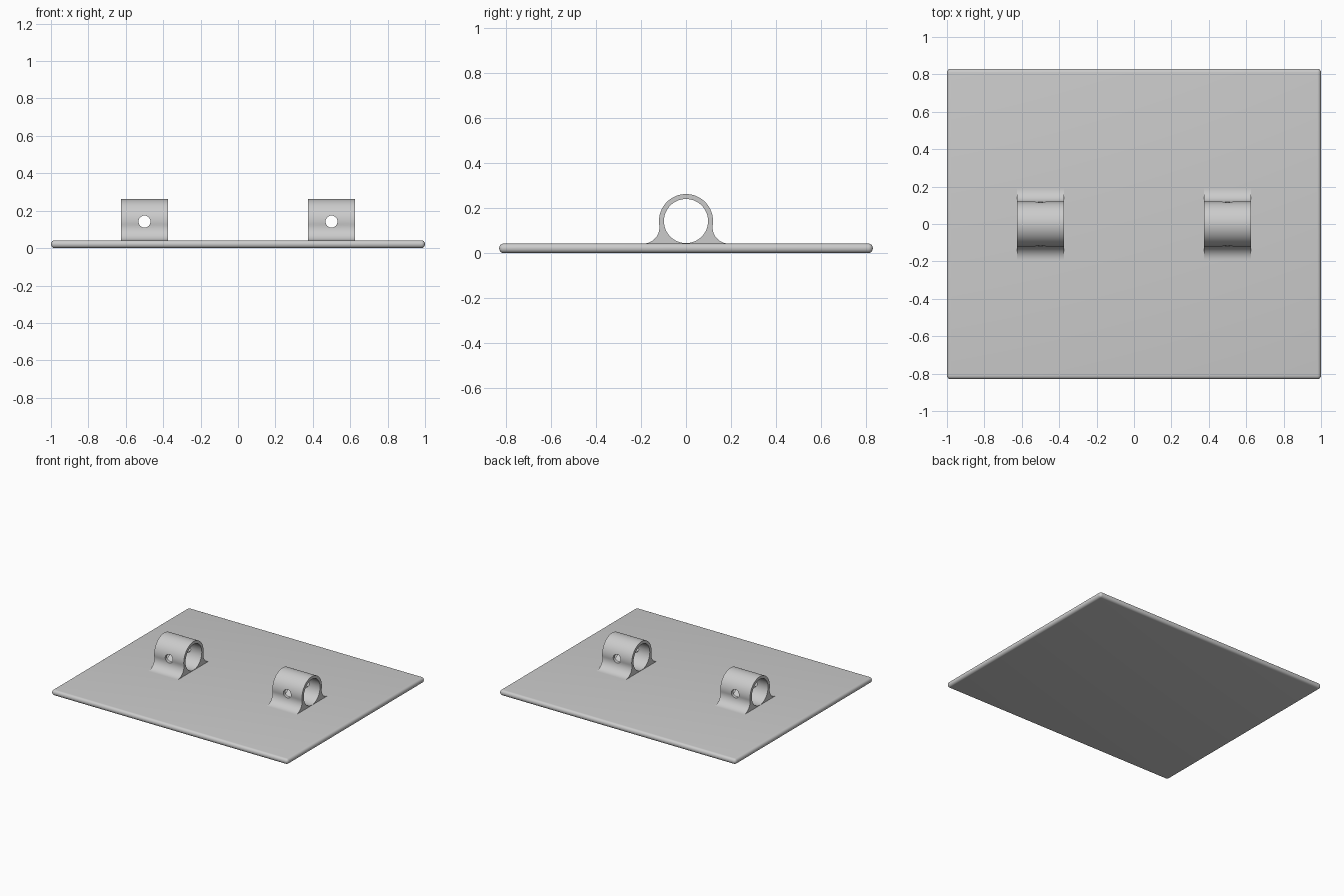
import bpy
import bmesh
from math import sin, cos, pi, atan2, radians
from mathutils import Matrix

if "Cube" in bpy.data.objects:
    bpy.data.objects.remove(bpy.data.objects["Cube"])

LENGTH, DEPTH, THICK = 2.0, 1.66, 0.042
AXIS_Z, OUTER, BORE = 0.142, 0.12, 0.098
FOOT_Y, FILLET = 0.19, 0.072
WIDTH, SPACING, PIN = 0.25, 0.5, 0.032

grey = bpy.data.materials.new("light grey")
grey.use_nodes = True
grey.diffuse_color = (0.6, 0.6, 0.6, 1)
grey.node_tree.nodes["Principled BSDF"].inputs["Base Color"].default_value = (0.6, 0.6, 0.6, 1)


def make_object(name, bm):
    bmesh.ops.recalc_face_normals(bm, faces=bm.faces)
    mesh = bpy.data.meshes.new(name)
    bm.to_mesh(mesh)
    bm.free()
    mesh.materials.append(grey)
    obj = bpy.data.objects.new(name, mesh)
    bpy.context.collection.objects.link(obj)
    return obj


def select(obj):
    bpy.ops.object.select_all(action='DESELECT')
    obj.select_set(True)
    bpy.context.view_layer.objects.active = obj


def finish(obj):
    """Apply the modifiers, then smooth the curved faces."""
    select(obj)
    for mod in list(obj.modifiers):
        bpy.ops.object.modifier_apply(modifier=mod.name)
    bpy.ops.object.shade_smooth_by_angle(angle=radians(30))


def cylinder_cutter(name, radius, length, axis, x, segments):
    bm = bmesh.new()
    bmesh.ops.create_cone(bm, cap_ends=True, segments=segments,
                          radius1=radius, radius2=radius, depth=length,
                          matrix=Matrix.Translation((x, 0, AXIS_Z)) @ Matrix.Rotation(pi / 2, 4, axis))
    obj = make_object(name, bm)
    obj.hide_render = True
    return obj


def bracket_profile():
    """Right half: foot, concave fillet, round top; then mirrored."""
    fillet_z = THICK + FILLET
    tangent = atan2(fillet_z - AXIS_Z, FOOT_Y)
    half = [(FOOT_Y, THICK - 0.01)]
    for i in range(17):
        a = -pi / 2 + (tangent - pi / 2) * i / 16
        half.append((FOOT_Y + FILLET * cos(a), fillet_z + FILLET * sin(a)))
    for i in range(1, 33):
        a = tangent + (pi / 2 - tangent) * i / 32
        half.append((OUTER * cos(a), AXIS_Z + OUTER * sin(a)))
    return half + [(-y, z) for y, z in reversed(half[:-1])]


# Base plate with rounded rim
bm = bmesh.new()
bmesh.ops.create_cube(bm, size=1, matrix=Matrix.Translation((0, 0, THICK / 2))
                      @ Matrix.Diagonal((LENGTH, DEPTH, THICK, 1)))
plate = make_object("base_plate", bm)
rim = plate.modifiers.new("Rim", 'BEVEL')
rim.width = 0.02
rim.segments = 6
finish(plate)

# Two tube brackets, bored lengthwise and cross-drilled
for side, x in (("left", SPACING), ("right", -SPACING)):
    bm = bmesh.new()
    face = bm.faces.new([bm.verts.new((x - WIDTH / 2, y, z)) for y, z in bracket_profile()])
    ext = bmesh.ops.extrude_face_region(bm, geom=[face])
    bmesh.ops.translate(bm, vec=(WIDTH, 0, 0),
                        verts=[g for g in ext["geom"] if isinstance(g, bmesh.types.BMVert)])
    bracket = make_object(side + "_tube_bracket", bm)
    cutters = [cylinder_cutter("bore_cutter", BORE, WIDTH * 2, 'Y', x, 96),
               cylinder_cutter("pin_hole_cutter", PIN, 0.6, 'X', x, 32)]
    for cutter in cutters:
        cut = bracket.modifiers.new("Cut", 'BOOLEAN')
        cut.operation = 'DIFFERENCE'
        cut.solver = 'EXACT'
        cut.object = cutter
    finish(bracket)
    for cutter in cutters:
        bpy.data.objects.remove(cutter)
